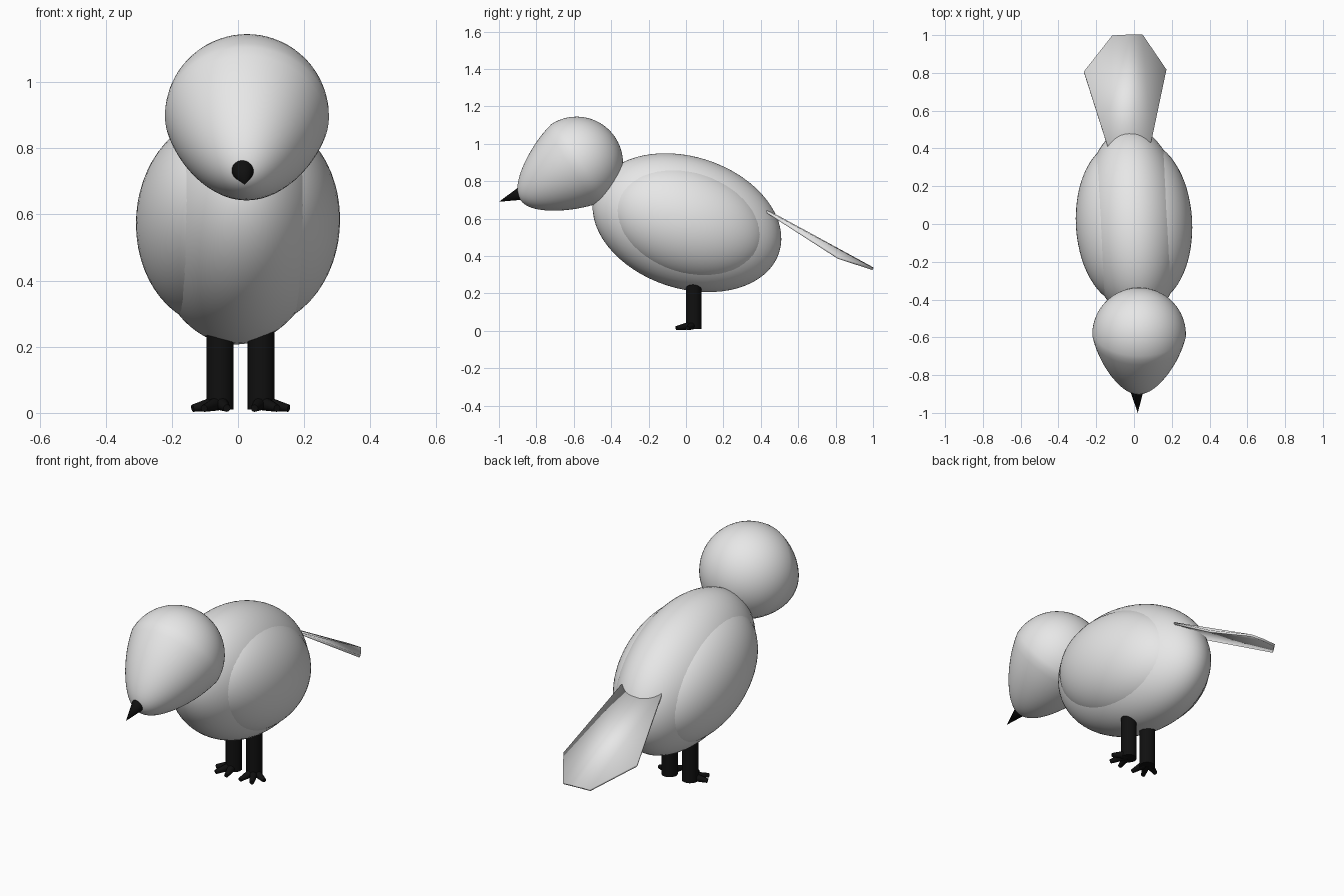
import bpy, bmesh, math
from mathutils import Matrix, Vector

if "Cube" in bpy.data.objects:
    bpy.data.objects.remove(bpy.data.objects["Cube"])


def material(name, v):
    m = bpy.data.materials.new(name)
    m.diffuse_color = (v, v, v, 1)
    m.use_nodes = True
    m.node_tree.nodes["Principled BSDF"].inputs["Base Color"].default_value = m.diffuse_color
    return m


grey = material("pale grey", 0.8)
black = material("black", 0.005)


def finish(name, bm, mat, angle=40):
    bmesh.ops.recalc_face_normals(bm, faces=bm.faces)
    me = bpy.data.meshes.new(name)
    bm.to_mesh(me)
    bm.free()
    ob = bpy.data.objects.new(name, me)
    bpy.context.collection.objects.link(ob)
    me.materials.append(mat)
    me.shade_smooth()
    me.set_sharp_from_angle(angle=math.radians(angle))
    return ob


def ellipsoid(name, radii, matrix, mat):
    bm = bmesh.new()
    bmesh.ops.create_uvsphere(bm, u_segments=64, v_segments=32, radius=1)
    bm.transform(matrix @ Matrix.Diagonal((*radii, 1)))
    return finish(name, bm, mat)


def add_cone(bm, p, q, r1, r2, segments=24):
    """Tapered tube from p to q."""
    p, q = Vector(p), Vector(q)
    d = q - p
    m = Matrix.Translation((p + q) / 2) @ d.to_track_quat('Z', 'Y').to_matrix().to_4x4()
    bmesh.ops.create_cone(bm, cap_ends=True, segments=segments, radius1=r1,
                          radius2=r2, depth=d.length, matrix=m)


# Body and folded wings: tilted ellipsoids sharing one pose
pose = (Matrix.Translation((0, 0.005, 0.578)) @ Matrix.Rotation(math.radians(3), 4, 'Z')
        @ Matrix.Rotation(math.radians(-18), 4, 'X'))
ellipsoid("body", (0.267, 0.519, 0.352), pose, grey)
for side, label in ((-1, "left"), (1, "right")):
    ellipsoid(label + "_wing", (0.248, 0.441, 0.30),
              pose @ Matrix.Translation((side * 0.06, 0, 0)), grey)

# Head: egg tapering down towards the beak
bm = bmesh.new()
bmesh.ops.create_uvsphere(bm, u_segments=64, v_segments=32, radius=1)
for v in bm.verts:
    s = v.co.z
    taper = 1 - 0.3 * max(s, 0)
    v.co = Vector((v.co.x * taper * 0.248, v.co.y * taper * 0.248,
                   s * (0.36 if s > 0 else 0.248)))
axis = Vector((-0.01, -math.cos(math.radians(33)), -math.sin(math.radians(33))))
bm.transform(Matrix.Translation((0.027, -0.585, 0.897))
             @ axis.to_track_quat('Z', 'Y').to_matrix().to_4x4())
finish("head", bm, grey)

# Beak
bm = bmesh.new()
add_cone(bm, (0.015, -0.878, 0.736), (0.02, -1.0, 0.69), 0.037, 0)
finish("beak", bm, black)

# Legs with three splayed toes each
for side, label in ((-1, "left"), (1, "right")):
    x, y = 0.008 + side * 0.062, 0.042
    bm = bmesh.new()
    add_cone(bm, (x, y, 0.01), (x, y, 0.36), 0.041, 0.041)
    finish(label + "_leg", bm, black)
    bm = bmesh.new()
    for deg, length in ((-12, 0.098), (28, 0.103), (68, 0.09)):
        a = math.radians(deg)
        dx, dy = side * math.sin(a), -math.cos(a)
        add_cone(bm, (x + dx * 0.015, y + dy * 0.015, 0.029),
                 (x + dx * length, y + dy * length, 0.014), 0.022, 0.011, 12)
    finish(label + "_toes", bm, black)

# Tail: thin fan, slightly folded along the middle
pts = [(-0.13, 0.38, 0.655), (-0.265, 0.805, 0.435), (-0.115, 0.995, 0.333),
       (-0.03, 1.0, 0.333), (0.045, 1.0, 0.33), (0.17, 0.815, 0.39),
       (0.09, 0.43, 0.638), (-0.02, 0.40, 0.66)]
bm = bmesh.new()
vs = [bm.verts.new(p) for p in pts]
for f in ((0, 2, 1), (0, 7, 3, 2), (7, 6, 4, 3), (6, 5, 4)):
    bm.faces.new([vs[i] for i in f])
tail = finish("tail", bm, grey, 3)
sol = tail.modifiers.new("thickness", 'SOLIDIFY')
sol.thickness = 0.012
sol.offset = 0
